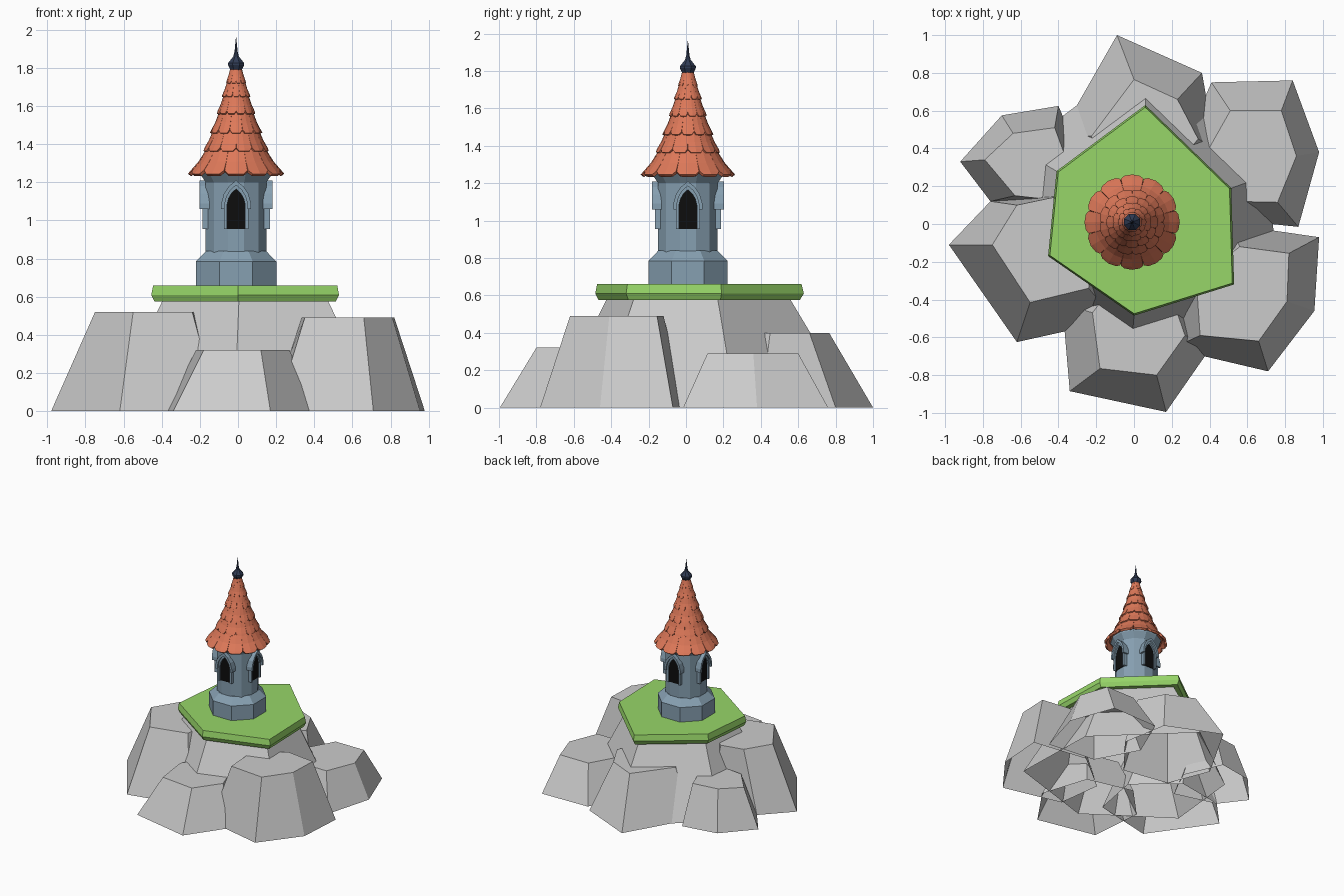
import bpy, bmesh
from math import sin, cos, pi, tan, radians

if "Cube" in bpy.data.objects:
    bpy.data.objects.remove(bpy.data.objects["Cube"])

CX, CY = -0.01, 0.01  # tower axis


def material(name, rgb):
    m = bpy.data.materials.new(name)
    m.diffuse_color = (*rgb, 1)
    m.use_nodes = True
    m.node_tree.nodes["Principled BSDF"].inputs["Base Color"].default_value = m.diffuse_color
    return m


GREEN = material("grass_green", (0.31, 0.67, 0.14))
STONE = material("stone_blue", (0.24, 0.35, 0.44))
TILE = material("tile_orange", (0.73, 0.19, 0.10))
NAVY = material("finial_navy", (0.03, 0.045, 0.09))
BLACK = material("window_black", (0.004, 0.004, 0.004))


def finish(name, bm, mat=None):
    bmesh.ops.recalc_face_normals(bm, faces=bm.faces)
    me = bpy.data.meshes.new(name)
    bm.to_mesh(me)
    bm.free()
    ob = bpy.data.objects.new(name, me)
    bpy.context.collection.objects.link(ob)
    if mat:
        me.materials.append(mat)
    return ob


def add_loft(bm, loops, cap_start=False, cap_end=True, closed=True):
    """Join successive loops of 3D points with quads."""
    rows = [[bm.verts.new(p) for p in lp] for lp in loops]
    n = len(rows[0])
    for a, b in zip(rows, rows[1:]):
        for i in range(n if closed else n - 1):
            j = (i + 1) % n
            bm.faces.new((a[i], a[j], b[j], b[i]))
    if cap_start:
        bm.faces.new(rows[0][::-1])
    if cap_end:
        bm.faces.new(rows[-1])


def loft(name, loops, mat=None, **kw):
    bm = bmesh.new()
    add_loft(bm, loops, **kw)
    return finish(name, bm, mat)


def ring(r, z, n, off):
    return [(CX + r * cos(off + 2 * pi * i / n), CY + r * sin(off + 2 * pi * i / n), z)
            for i in range(n)]


def lathe(name, profile, n, off, mat, **kw):
    return loft(name, [ring(r, z, n, off) for r, z in profile], mat, **kw)


# Boulders: tapered hexagons, open underneath
def rock(name, h, base, top):
    loft(name, [[(x, y, 0) for x, y in base], [(x, y, h) for x, y in top]])


rock("back_boulder", 0.40,
     [(-0.09, 1.0), (-0.39, 0.475), (-0.25, 0.12), (0.15, 0.05), (0.43, 0.40), (0.36, 0.80)],
     [(0.0, 0.765), (-0.225, 0.465), (-0.14, 0.25), (0.12, 0.2), (0.34, 0.45), (0.23, 0.66)])
rock("back_right_boulder", 0.29,
     [(0.84, 0.76), (0.41, 0.75), (0.25, 0.38), (0.44, 0.03), (0.87, -0.015), (0.98, 0.38)],
     [(0.78, 0.60), (0.51, 0.60), (0.38, 0.37), (0.52, 0.12), (0.76, 0.115), (0.86, 0.36)])
rock("front_right_boulder", 0.49,
     [(0.98, -0.07), (0.50, 0.0), (0.15, -0.28), (0.20, -0.66), (0.71, -0.78), (0.955, -0.46)],
     [(0.82, -0.155), (0.56, -0.12), (0.33, -0.3), (0.35, -0.59), (0.66, -0.62), (0.81, -0.41)])
rock("front_boulder", 0.32,
     [(-0.38, -0.42), (-0.34, -0.885), (0.17, -0.995), (0.41, -0.65), (0.28, -0.25), (-0.12, -0.15)],
     [(-0.22, -0.47), (-0.18, -0.765), (0.12, -0.80), (0.27, -0.59), (0.19, -0.36), (-0.09, -0.3)])
rock("front_left_boulder", 0.52,
     [(-0.98, -0.11), (-0.62, -0.625), (-0.10, -0.51), (-0.02, -0.1), (-0.35, 0.19), (-0.76, 0.12)],
     [(-0.75, -0.11), (-0.55, -0.415), (-0.24, -0.34), (-0.2, -0.05), (-0.43, 0.14), (-0.62, 0.10)])
rock("back_left_boulder", 0.33,
     [(-0.92, 0.33), (-0.76, 0.12), (-0.4, 0.02), (-0.26, 0.3), (-0.40, 0.625), (-0.70, 0.575)],
     [(-0.79, 0.34), (-0.63, 0.15), (-0.45, 0.13), (-0.35, 0.32), (-0.42, 0.51), (-0.64, 0.48)])

# Central rock and grass plateau share one hexagonal outline
HEX = [(0.06, 0.63), (-0.41, 0.28), (-0.455, -0.17), (0.0, -0.485), (0.53, -0.32), (0.515, 0.19)]


def hexagon(s, z):
    return [(0.04 + (x - 0.04) * s, 0.02 + (y - 0.02) * s, z) for x, y in HEX]


loft("central_rock", [hexagon(1.45, 0), hexagon(0.88, 0.58)])
loft("grass_plateau", [hexagon(0.965, 0.575), hexagon(1.0, 0.61), hexagon(0.98, 0.66)],
     GREEN, cap_start=True)

# Tower plinth, shaft with cornice
lathe("tower_plinth", [(0.228, 0.655), (0.228, 0.785), (0.17, 0.84)], 8, pi / 8, STONE)
lathe("tower_shaft", [(0.165, 0.82), (0.165, 1.20), (0.2, 1.25), (0.2, 1.27)], 12, pi / 12, STONE)


# Pointed windows on four sides
def gothic(hw, zb, zs, zt):
    h = zt - zs
    right = [(hw, zs), (hw * 0.82, zs + h * 0.42), (hw * 0.48, zs + h * 0.75)]
    return ([(hw, zb)] + right + [(0, zt)]
            + [(-x, z) for x, z in right[::-1]] + [(-hw, zb)])


def place(pts, depth, k):
    c, s = cos(k * pi / 2), sin(k * pi / 2)
    return [(CX + x * c + depth * s, CY + x * s - depth * c, z) for x, z in pts]


def band(name, outer, inner, depth, k):
    """Arch-shaped bar between two outlines, open at the bottom ends."""
    loops = [[place([o], 0.14, k)[0], place([o], depth, k)[0],
              place([i], depth, k)[0], place([i], 0.14, k)[0]] for o, i in zip(outer, inner)]
    loft(name, loops, STONE, cap_start=True)


hole = gothic(0.048, 0.955, 1.08, 1.165)
frame = gothic(0.064, 0.955, 1.085, 1.19)
hood = gothic(0.078, 1.06, 1.09, 1.21)
hood_in = gothic(0.06, 1.06, 1.085, 1.185)
for k, side in enumerate(("front", "right", "back", "left")):
    loft(side + "_window_pane", [place(hole, 0.15, k), place(hole, 0.164, k)], BLACK)
    band(side + "_window_frame", frame, hole, 0.177, k)
    band(side + "_window_hood", hood, hood_in, 0.192, k)

# Roof core under the tiles
lathe("roof_core", [(0.15, 1.255), (0.215, 1.265), (0.145, 1.37), (0.108, 1.48), (0.078, 1.57),
                    (0.052, 1.66), (0.036, 1.73), (0.022, 1.80)], 12, pi / 12, TILE)

# Overlapping rows of shingles: (outer radius, bottom z, inner radius, top z)
ROWS = [(0.25, 1.245, 0.148, 1.385), (0.173, 1.365, 0.112, 1.49), (0.136, 1.46, 0.084, 1.58),
        (0.102, 1.56, 0.06, 1.67), (0.075, 1.65, 0.043, 1.74), (0.053, 1.72, 0.027, 1.81)]
for row, (r0, z0, r1, z1) in enumerate(ROWS):
    bm = bmesh.new()
    for i in range(12):
        a = radians(30 * i + 15 * (row % 2))
        loops = []
        # t runs from top to bottom; the lower end kicks outward and narrows
        for t, w, kick in ((0, 0.97, 0), (0.55, 0.97, -0.08), (0.87, 0.95, -0.02), (1, 0.62, 0)):
            r = r1 + (r0 - r1) * (t + kick)
            z = z1 + (z0 - z1) * t
            hw = r * tan(radians(15)) * w
            loops.append([(CX + rr * cos(a) - y * sin(a), CY + rr * sin(a) + y * cos(a), z)
                          for y, rr in ((-hw, r - 0.02 * r), (0, r + 0.01 * r), (hw, r - 0.02 * r))])
        add_loft(bm, loops, cap_end=False, closed=False)
    ob = finish("roof_tiles_%d" % (row + 1), bm, TILE)
    mod = ob.modifiers.new("thickness", "SOLIDIFY")
    mod.thickness = 0.018 - 0.002 * row
    mod.offset = -1

# Finial with spike
lathe("roof_finial", [(0.03, 1.785), (0.046, 1.815), (0.046, 1.825), (0.016, 1.86),
                      (0.009, 1.885), (0.001, 1.96)], 8, pi / 8, NAVY, cap_start=True)
